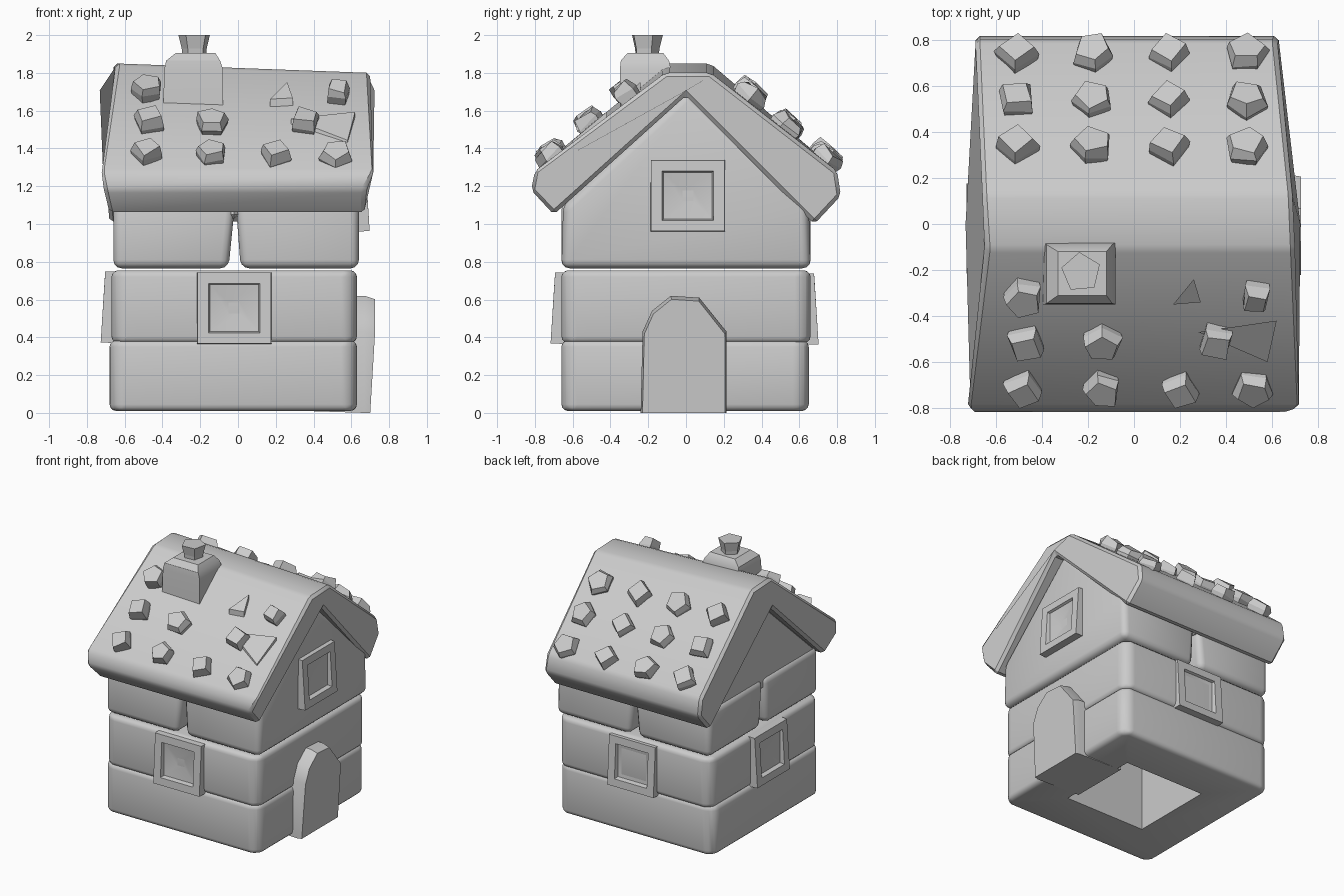
import bpy, bmesh, math, random
from mathutils import Vector, Matrix

if "Cube" in bpy.data.objects:
    bpy.data.objects.remove(bpy.data.objects["Cube"])

random.seed(4)
stone = bpy.data.materials.new("pale grey stone")
stone.diffuse_color = (0.6, 0.6, 0.6, 1)
stone.use_nodes = True
stone.node_tree.nodes["Principled BSDF"].inputs["Base Color"].default_value = stone.diffuse_color


def finish(name, bm, bevel=0, segments=1, cutter=None, smooth=30):
    bmesh.ops.recalc_face_normals(bm, faces=bm.faces)
    me = bpy.data.meshes.new(name)
    bm.to_mesh(me)
    bm.free()
    ob = bpy.data.objects.new(name, me)
    bpy.context.collection.objects.link(ob)
    me.materials.append(stone)
    for o in bpy.context.selected_objects:
        o.select_set(False)
    ob.select_set(True)
    bpy.context.view_layer.objects.active = ob
    if bevel:
        m = ob.modifiers.new("bevel", 'BEVEL')
        m.width, m.segments, m.limit_method = bevel, segments, 'ANGLE'
        bpy.ops.object.modifier_apply(modifier=m.name)
    if cutter:
        m = ob.modifiers.new("hollow", 'BOOLEAN')
        m.operation, m.object, m.solver = 'DIFFERENCE', cutter, 'EXACT'
        bpy.ops.object.modifier_apply(modifier=m.name)
    if smooth:
        bpy.ops.object.shade_smooth_by_angle(angle=math.radians(smooth))
    return ob


def loft(rings):
    """Closed solid through rings of equal point count."""
    bm = bmesh.new()
    loops = [[bm.verts.new(p) for p in r] for r in rings]
    n = len(rings[0])
    for a, b in zip(loops, loops[1:]):
        for i in range(n):
            bm.faces.new((a[i], a[(i + 1) % n], b[(i + 1) % n], b[i]))
    bm.faces.new(loops[0][::-1])
    bm.faces.new(loops[-1])
    return bm


def rect(x0, x1, y0, y1, z):
    return [(x0, y0, z), (x1, y0, z), (x1, y1, z), (x0, y1, z)]


def box(x0, x1, y0, y1, z0, z1):
    return loft([rect(x0, x1, y0, y1, z0), rect(x0, x1, y0, y1, z1)])


def course(x0, x1, y0, y1, z0, z1, c=0.05):
    """Wall course with chamfered corners."""
    ring = [(x0 + c, y0), (x1 - c, y0), (x1, y0 + c), (x1, y1 - c),
            (x1 - c, y1), (x0 + c, y1), (x0, y1 - c), (x0, y0 + c)]
    return loft([[(x, y, z) for x, y in ring] for z in (z0, z1)])


# Hollow inside of the house
hollow = finish("hollow_cutter", box(-0.34, 0.33, -0.32, 0.32, -0.1, 1.15), smooth=0)
hollow.hide_render = True

# Stacked wall courses
finish("lower_wall", course(-0.68, 0.63, -0.66, 0.65, 0.01, 0.385), 0.055, 3, hollow)
finish("middle_wall", course(-0.67, 0.63, -0.66, 0.66, 0.37, 0.755), 0.045, 3, hollow)

# Upper blocks, their meeting ends leaning apart towards the bottom
for label, s in (("front", -1), ("back", 1)):
    rings = []
    for z, gap in ((0.765, 0.035), (1.12, 0.0)):
        y0, y1 = sorted((s * gap, s * 0.66))
        rings.append(rect(-0.66, -0.015 - gap, y0, y1, z))
    finish("upper_wall_" + label, loft(rings), 0.045, 3, hollow)

# Gable walls
gable = [(-0.66, 0.765), (0.66, 0.765), (0.65, 1.1), (0.0, 1.7), (-0.65, 1.1)]
inner = [(0.015 if z < 0.8 else -0.015, y, z) for y, z in gable]
finish("right_gable_wall", loft([inner, [(0.64, y, z) for y, z in gable]]), 0.045, 3, hollow)
upper = [(-0.65, 1.03), (0.65, 1.03), (0.64, 1.12), (0.0, 1.7), (-0.64, 1.12)]
finish("left_gable_wall", loft([[(x, y, z) for y, z in upper] for x in (-0.64, 0.0)]), 0.02, 1, hollow)

# Thick roof, its end outline drawn in at the ridge and the eave corners
roof_profile = [  # y, z, left x, right x
    (-0.11, 1.85, -0.645, 0.70), (0.13, 1.85, -0.66, 0.69), (0.80, 1.28, -0.69, 0.62),
    (0.82, 1.15, -0.69, 0.63), (0.68, 1.00, -0.68, 0.64), (0.0, 1.68, -0.73, 0.72),
    (-0.70, 1.05, -0.68, 0.67), (-0.82, 1.18, -0.71, 0.67), (-0.80, 1.28, -0.73, 0.73)]
left = [(xl, y, z) for y, z, xl, xr in roof_profile]
right = [(xr, y, z - (0.05 if z > 1.8 else 0)) for y, z, xl, xr in roof_profile]
finish("roof", loft([left, right]), 0.02, 1)


def roof_z(x, y):
    return 1.85 - (abs(y) - 0.12) * 0.84 - 0.02 * (x + 0.6)


# Rough stones set in the roof slopes
def roof_stone(name, x, y, size, sides):
    normal = Vector((0, math.copysign(0.65, y), 0.76))
    turn = random.uniform(0, 6.28)
    rings = []
    for h, r in ((-0.04, 0.85), (0.03, 1.0), (0.075, 0.8)):
        rings.append([(size * r * math.cos(turn + i * math.tau / sides) * random.uniform(0.9, 1.1),
                       size * r * math.sin(turn + i * math.tau / sides) * random.uniform(0.9, 1.1),
                       h + random.uniform(-0.012, 0.012)) for i in range(sides)])
    bm = loft(rings)
    rot = Vector((0, 0, 1)).rotation_difference(normal).to_matrix().to_4x4()
    bmesh.ops.transform(bm, matrix=Matrix.Translation((x, y, roof_z(x, y))) @ rot, verts=bm.verts)
    finish(name, bm, smooth=0)


spots = [(x, y, 0.095) for y in (0.72, 0.52, 0.32) for x in (-0.51, -0.18, 0.15, 0.49)]
spots += [(x, -0.70, 0.09) for x in (-0.48, -0.14, 0.20, 0.52)]
spots += [(-0.47, -0.50, 0.09), (-0.14, -0.50, 0.09), (0.36, -0.49, 0.09),
          (-0.48, -0.30, 0.09), (0.53, -0.30, 0.075)]
for i, (x, y, size) in enumerate(spots):
    roof_stone("roof_stone_%02d" % (i + 1), x, y, size, 4 + i % 2)

# Flat sliver stones on the front slope
for name, pts in (("long_roof_shard", [(0.28, -0.47), (0.62, -0.42), (0.58, -0.60)]),
                  ("small_roof_shard", [(0.17, -0.35), (0.29, -0.34), (0.26, -0.24)])):
    finish(name, loft([[(x, y, roof_z(x, y) + d) for x, y in pts] for d in (-0.05, 0.02)]), smooth=0)

# Chimney and its flared pot
finish("chimney", loft([rect(-0.40, -0.08, -0.35, -0.08, 1.5), rect(-0.39, -0.08, -0.35, -0.08, 1.82),
                        rect(-0.38, -0.095, -0.345, -0.09, 1.865), rect(-0.33, -0.12, -0.31, -0.12, 1.905)]),
       smooth=25)
finish("chimney_pot", loft([[(-0.23 + r * math.cos(0.4 + i * math.tau / 5),
                              -0.21 + r * math.sin(0.4 + i * math.tau / 5), z) for i in range(5)]
                            for z, r in ((1.88, 0.065), (1.93, 0.07), (2.0, 0.088))]), smooth=0)


# Framed windows with a dished pane
def window(name, centre, angle, w=0.39, h=0.375, depth=0.11):
    def ring(k, n, tilt=0.0):
        return [(sx * w / 2 * k, -n + tilt * sz, sz * h / 2 * k)
                for sx, sz in ((-1, -1), (1, -1), (1, 1), (-1, 1))]
    bm = loft([ring(1.02, -depth), ring(1.0, 0, 0.012), ring(0.70, 0, 0.008),
               ring(0.66, -0.025), ring(0.15, -0.045)])
    mat = Matrix.Translation(centre) @ Matrix.Rotation(angle, 4, 'Z')
    bmesh.ops.transform(bm, matrix=mat, verts=bm.verts)
    finish(name, bm)


window("front_window", (-0.02, -0.705, 0.555), 0)
window("back_window", (-0.02, 0.69, 0.55), math.pi)
window("left_window", (-0.715, -0.02, 0.56), -math.pi / 2)
window("right_gable_window", (0.685, 0.01, 1.15), math.pi / 2)

# Arched door block
arch = [(-0.24, 0.0), (0.215, 0.0), (0.215, 0.43), (0.07, 0.61), (-0.08, 0.62), (-0.18, 0.54), (-0.23, 0.43)]
finish("door", loft([[(0.30, y, max(z, 0.012)) for y, z in arch], [(0.67, y, z) for y, z in arch],
                     [(0.70 + 0.025 * min(z / 0.4, 1), y * 0.96, z * 0.97) for y, z in arch]]))

# Remove the helper
bpy.data.objects.remove(hollow, do_unlink=True)
